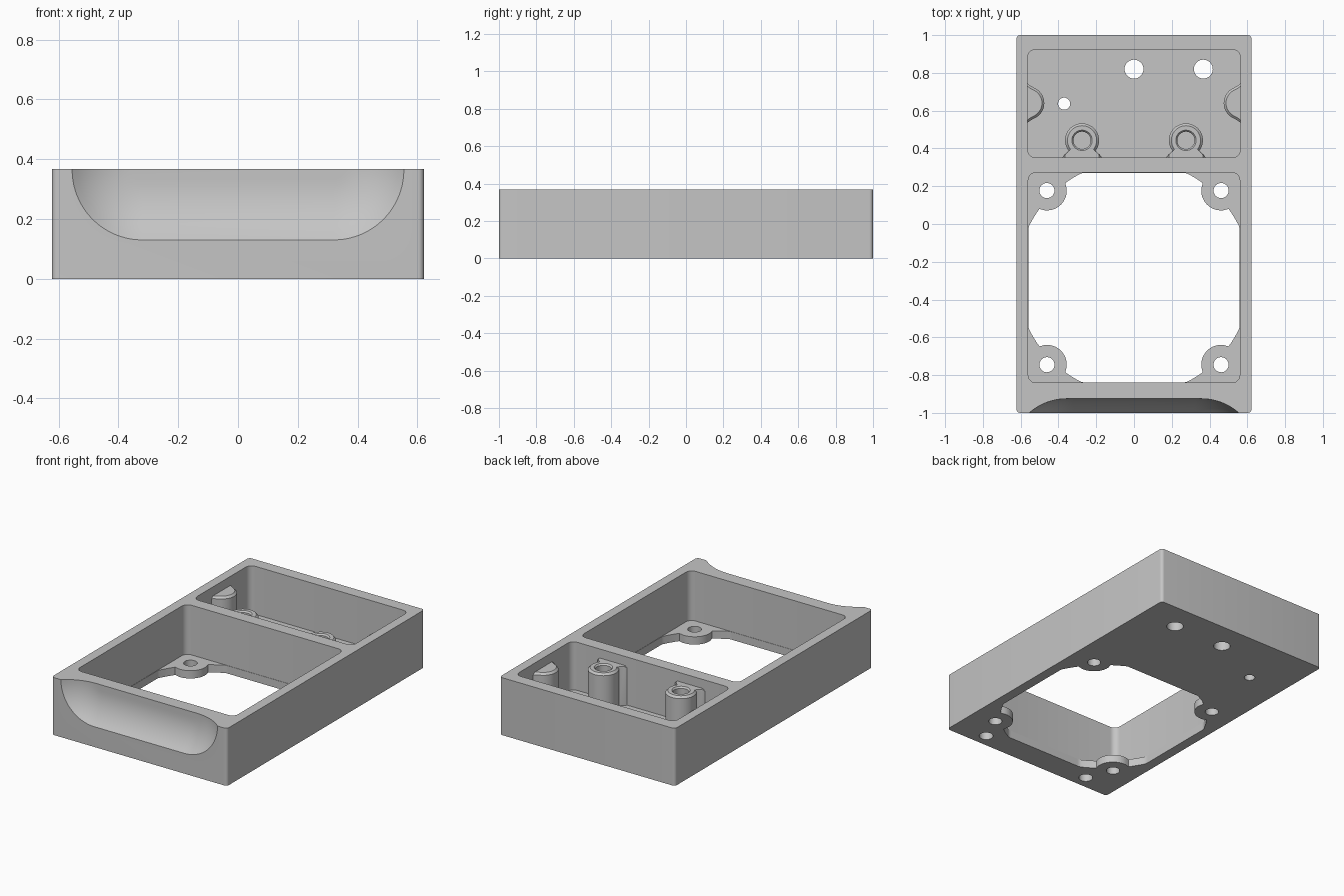
import bpy, bmesh, math
from math import sin, cos, pi, radians

if "Cube" in bpy.data.objects:
    bpy.data.objects.remove(bpy.data.objects["Cube"])

TOP = 0.368
grey = bpy.data.materials.new("light_grey")
grey.diffuse_color = (0.56, 0.56, 0.56, 1)
grey.use_nodes = True
grey.node_tree.nodes["Principled BSDF"].inputs["Base Color"].default_value = grey.diffuse_color


def loft(name, rings):
    """Closed solid through rings with equal point counts."""
    bm = bmesh.new()
    loops = [[bm.verts.new(p) for p in ring] for ring in rings]
    n = len(loops[0])
    for a, b in zip(loops, loops[1:]):
        for i in range(n):
            j = (i + 1) % n
            bm.faces.new((a[i], a[j], b[j], b[i]))
    bm.faces.new(loops[0])
    bm.faces.new(loops[-1])
    bmesh.ops.recalc_face_normals(bm, faces=bm.faces)
    me = bpy.data.meshes.new(name)
    bm.to_mesh(me)
    bm.free()
    me.materials.append(grey)
    ob = bpy.data.objects.new(name, me)
    bpy.context.collection.objects.link(ob)
    return ob


def prism(name, outline, z0, z1):
    return loft(name, [[(x, y, z) for x, y in outline] for z in (z0, z1)])


def rounded_rect(x0, x1, y0, y1, r, seg=6):
    pts = []
    for k, (cx, cy) in enumerate([(x1 - r, y1 - r), (x0 + r, y1 - r),
                                  (x0 + r, y0 + r), (x1 - r, y0 + r)]):
        for i in range(seg + 1):
            a = pi / 2 * (k + i / seg)
            pts.append((cx + r * cos(a), cy + r * sin(a)))
    return pts


def circle(cx, cy, r, n=32):
    return [(cx + r * cos(2 * pi * i / n), cy + r * sin(2 * pi * i / n)) for i in range(n)]


def cut(target, cutter):
    mod = target.modifiers.new("cut", 'BOOLEAN')
    mod.operation = 'DIFFERENCE'
    mod.solver = 'EXACT'
    mod.object = cutter
    bpy.context.view_layer.objects.active = target
    bpy.ops.object.modifier_apply(modifier=mod.name)
    bpy.data.objects.remove(cutter)


def smooth(ob):
    bpy.ops.object.select_all(action='DESELECT')
    ob.select_set(True)
    bpy.context.view_layer.objects.active = ob
    bpy.ops.object.shade_smooth_by_angle(angle=radians(30))


# Main housing block
body = prism("housing", rounded_rect(-0.622, 0.622, -1, 1, 0.02), 0, TOP)

# Rear electronics pocket and front fan pocket
cut(body, prism("rear_pocket", rounded_rect(-0.563, 0.563, 0.352, 0.923, 0.04), 0.06, 0.6))
cut(body, prism("fan_pocket", rounded_rect(-0.56, 0.56, -0.84, 0.272, 0.04), 0.05, 0.6))

# Fan opening: a circle clipped by the pocket, leaving round screw lugs in the corners
FAN_Y, LUG, LUG_R = -0.284, 0.461, 0.105


def opening_radius(a):
    c, s = abs(cos(a)), abs(sin(a))
    r = min(0.619, 0.558 / max(c, 1e-6), 0.554 / max(s, 1e-6))
    along = LUG * (c + s)
    disc = along ** 2 - (2 * LUG ** 2 - LUG_R ** 2)
    if disc > 0:
        r = min(r, along - math.sqrt(disc))
    return r


angles = [2 * pi * i / 360 for i in range(360)]
cut(body, prism("fan_opening", [(opening_radius(a) * cos(a), FAN_Y + opening_radius(a) * sin(a))
                                for a in angles], -0.1, 0.2))

# Screw and cable holes through the floor, and blind holes under the front wall
holes = [(0, 0.82, 0.05, 0.2), (0.367, 0.82, 0.05, 0.2), (-0.37, 0.637, 0.032, 0.2)]
for sx in (-1, 1):
    holes += [(sx * LUG, FAN_Y + sy * LUG, 0.04, 0.2) for sy in (-1, 1)]
    holes.append((sx * 0.39, -0.915, 0.042, 0.09))
for x, y, r, depth in holes:
    cut(body, prism("hole", circle(x, y, r), -0.1, depth))


# Scooped finger recess in the front wall, deepening from its U-shaped edge
def scoop_ring(d, y):
    half, low, r, cz = 0.555 - d, 0.13 + d, 0.235 - d, 0.365
    right = [(half, 0.6)]
    right += [(0.32 + r * cos(a), cz - r * sin(a))
              for a in (pi / 2 * i / 14 for i in range(15))]
    left = [(-x, z) for x, z in reversed(right)]
    return [(x, y, z) for x, z in right + left]


W, DEPTH = 0.2, 0.075
R = (W * W + DEPTH * DEPTH) / (2 * DEPTH)
rings = [scoop_ring(0, -1.1)]
for i in range(11):
    d = W * i / 10
    rings.append(scoop_ring(d, -1 + DEPTH - R + math.sqrt(R * R - (W - d) ** 2)))
cut(body, loft("scoop", rings))
smooth(body)


# Bosses in the rear pocket: round posts flared into a wall, with chamfered tops
def boss(name, cx, cy, r, gap, turn, hole):
    flare = [(r + 0.015, -gap - 0.03), (r + 0.015, -gap), (r + 0.004, -gap + 0.015)]
    a0 = math.asin((0.035 - gap) / r)
    arc = [(r * cos(a), r * sin(a)) for a in
           (a0 + (pi - 2 * a0) * i / 28 for i in range(29))]
    outline = flare + arc + [(-x, y) for x, y in reversed(flare)]
    rings = []
    for z, s in ((0.05, 1), (0.297, 1), (0.31, 0.86)):
        rings.append([(cx + s * (x * cos(turn) - y * sin(turn)),
                       cy + s * (x * sin(turn) + y * cos(turn)), z) for x, y in outline])
    ob = loft(name, rings)
    if hole:
        cut(ob, loft("screw_hole", [[(x, y, z) for x, y in circle(cx, cy, rad)]
                                    for z, rad in ((0.07, 0.046), (0.3, 0.046), (0.32, 0.062))]))
    smooth(ob)


for side, sx in (("left", -1), ("right", 1)):
    boss(side + "_screw_post", sx * 0.275, 0.443, 0.09, 0.091, 0, True)
    boss(side + "_wall_boss", sx * 0.563, 0.64, 0.088, 0.0, sx * pi / 2, False)
